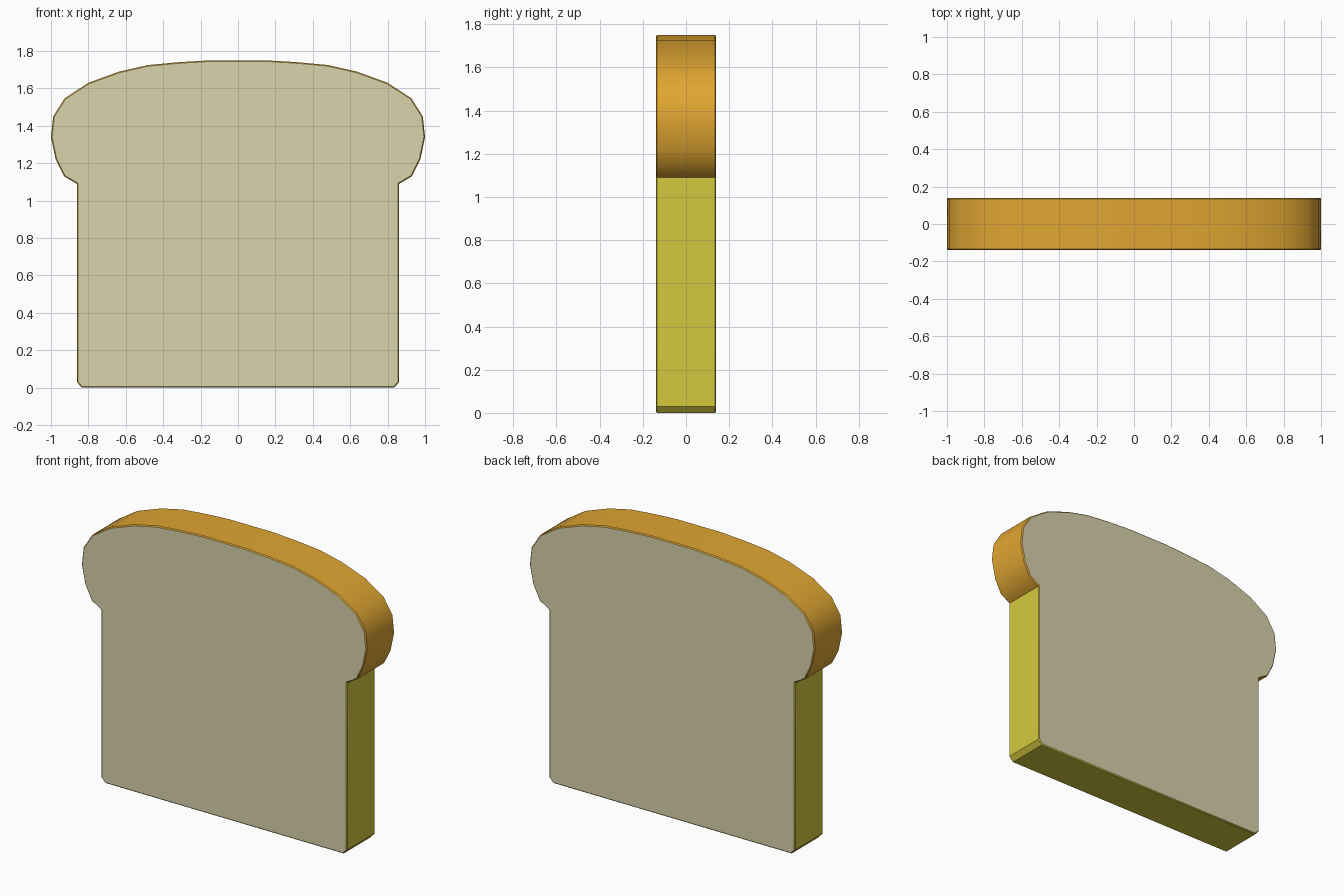
import bpy, bmesh, math

if "Cube" in bpy.data.objects:
    bpy.data.objects.remove(bpy.data.objects["Cube"])


def make_material(name, rgb):
    lin = [(c / 255 / 12.92) if c / 255 < 0.04045 else ((c / 255 + 0.055) / 1.055) ** 2.4 for c in rgb]
    mat = bpy.data.materials.new(name)
    mat.diffuse_color = (*lin, 1)
    mat.use_nodes = True
    mat.node_tree.nodes["Principled BSDF"].inputs["Base Color"].default_value = mat.diffuse_color
    return mat


materials = [make_material("cream crumb", (216, 211, 172)),
             make_material("orange crust", (224, 166, 50)),
             make_material("yellow side", (212, 201, 62))]

# Right half of the slice outline, bottom to top, mirrored to the left
HALF_D = 0.14
half = [(0.835, 0), (0.862, 0.03), (0.862, 1.09), (0.93, 1.13), (0.975, 1.22),
        (1.0, 1.34), (0.988, 1.45), (0.927, 1.547), (0.80, 1.63), (0.635, 1.69),
        (0.48, 1.725), (0.32, 1.74), (0.15, 1.75)]
outline = half + [(-x, z) for x, z in reversed(half)]

bm = bmesh.new()
front = bm.faces.new([bm.verts.new((x, -HALF_D, z)) for x, z in outline])
ext = bmesh.ops.extrude_face_region(bm, geom=[front], use_keep_orig=True)
for v in ext["geom"]:
    if isinstance(v, bmesh.types.BMVert):
        v.co.y = HALF_D
bmesh.ops.recalc_face_normals(bm, faces=bm.faces)

# Tiny softened rim around the front and back faces
rim = [e for e in bm.edges if abs(e.verts[0].co.y - e.verts[1].co.y) < 1e-5]
bmesh.ops.bevel(bm, geom=rim, offset=0.006, segments=1, affect='EDGES', profile=0.5)
bmesh.ops.recalc_face_normals(bm, faces=bm.faces)

# Crumb on the faces, crust around the upper edge, yellow below
for f in bm.faces:
    if abs(f.normal.y) > 0.9:
        f.material_index = 0
    else:
        f.material_index = 1 if f.calc_center_median().z > 1.095 else 2

mesh = bpy.data.meshes.new("bread_slice")
bm.to_mesh(mesh)
bm.free()
for m in materials:
    mesh.materials.append(m)
bread = bpy.data.objects.new("bread_slice", mesh)
bpy.context.collection.objects.link(bread)
bpy.context.view_layer.objects.active = bread
bread.select_set(True)
bpy.ops.object.shade_smooth_by_angle(angle=math.radians(40))
